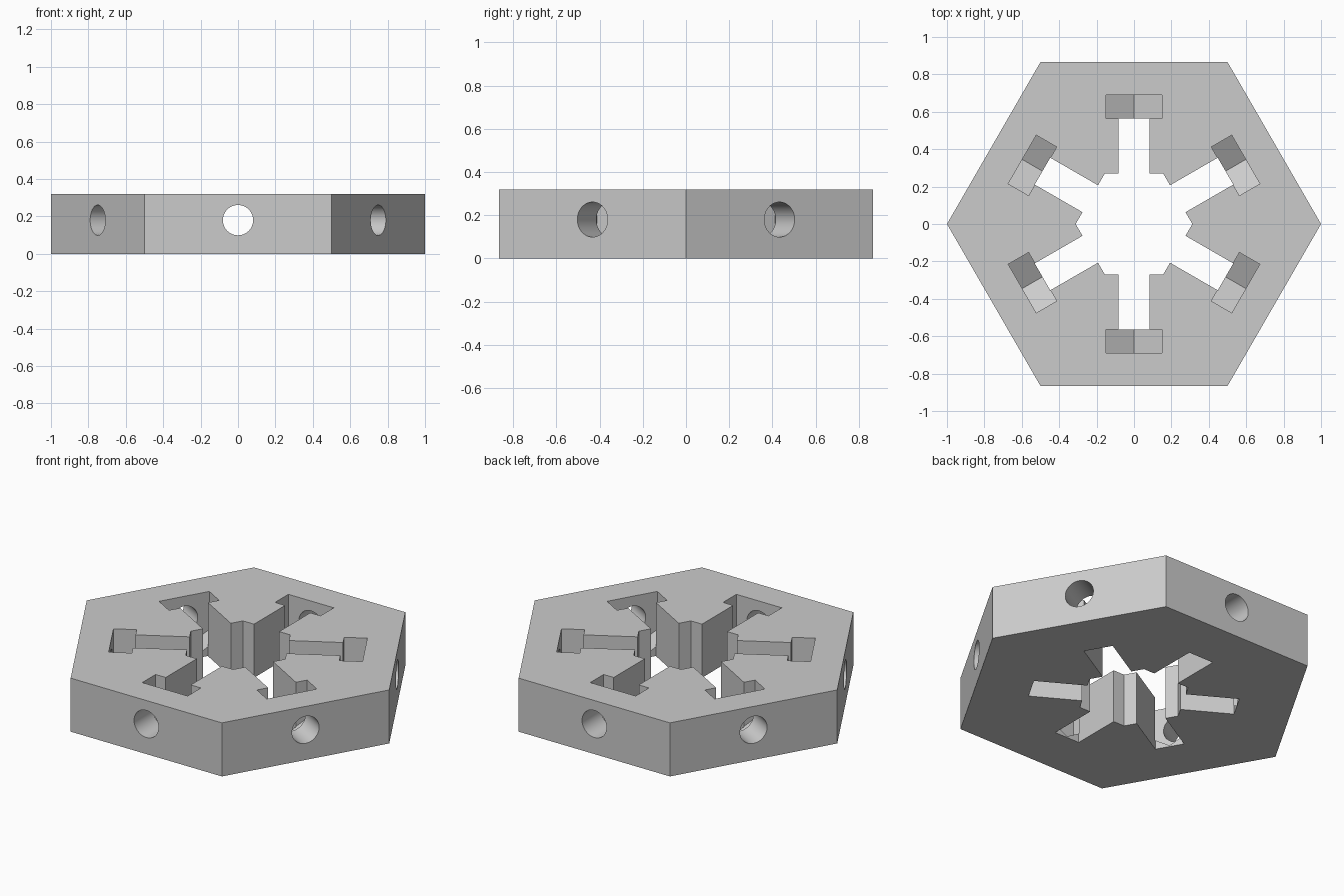
import bpy, bmesh, math
from mathutils import Matrix, Vector

if "Cube" in bpy.data.objects:
    bpy.data.objects.remove(bpy.data.objects["Cube"])

H = 0.32            # plate thickness
APO = math.sqrt(3) / 2
HOLE_Z = 0.18       # bolt axis height
CORE_R = 0.312      # central hexagonal opening
SLOT_W = 0.083      # half width of slot
SLOT_END = 0.565
POCKET_END = 0.69
POCKET_W = 0.15     # half width of nut pocket

grey = bpy.data.materials.new("plain_grey")
grey.diffuse_color = (0.6, 0.6, 0.6, 1)
grey.use_nodes = True
grey.node_tree.nodes["Principled BSDF"].inputs["Base Color"].default_value = grey.diffuse_color


def prism(name, points, direction):
    """Extrude a closed outline of 3D points along a vector."""
    bm = bmesh.new()
    face = bm.faces.new([bm.verts.new(p) for p in points])
    ext = bmesh.ops.extrude_face_region(bm, geom=[face], use_keep_orig=True)
    verts = [g for g in ext["geom"] if isinstance(g, bmesh.types.BMVert)]
    bmesh.ops.translate(bm, verts=verts, vec=direction)
    bmesh.ops.recalc_face_normals(bm, faces=bm.faces)
    mesh = bpy.data.meshes.new(name)
    bm.to_mesh(mesh)
    bm.free()
    mesh.materials.append(grey)
    obj = bpy.data.objects.new(name, mesh)
    bpy.context.collection.objects.link(obj)
    return obj


def cut(target, cutter):
    """Subtract the cutter and delete it."""
    bpy.context.view_layer.objects.active = target
    mod = target.modifiers.new("cut", 'BOOLEAN')
    mod.operation = 'DIFFERENCE'
    mod.solver = 'EXACT'
    mod.object = cutter
    bpy.ops.object.modifier_apply(modifier=mod.name)
    bpy.data.objects.remove(cutter)


turns = [Matrix.Rotation(k * math.pi / 3, 3, 'Z') for k in range(6)]

# Hexagonal plate
plate = prism("hexagonal_plate", [r @ Vector((1, 0, 0)) for r in turns], (0, 0, H))

# Central opening with six radial slots, cut right through
core_apo = CORE_R * APO
arm = [(CORE_R / 2, core_apo), (SLOT_W, core_apo), (SLOT_W, SLOT_END),
       (-SLOT_W, SLOT_END), (-SLOT_W, core_apo)]
star = [r @ Vector((x, y, -0.1)) for r in turns for x, y in arm]
cut(plate, prism("slot_cutter", star, (0, 0, H + 0.2)))

# Nut pockets with V-shaped floors, open at the top
nut_r = POCKET_W / APO
pocket = [(-POCKET_W, H + 0.1), (-POCKET_W, HOLE_Z - nut_r / 2), (0, HOLE_Z - nut_r),
          (POCKET_W, HOLE_Z - nut_r / 2), (POCKET_W, H + 0.1)]
for r in turns:
    outline = [r @ Vector((x, SLOT_END - 0.001, z)) for x, z in pocket]
    cut(plate, prism("pocket_cutter", outline, r @ Vector((0, POCKET_END - SLOT_END + 0.001, 0))))

# Round bolt holes from each side face into the pockets
SIDES = 48
for r in turns:
    ring = [r @ Vector((0.081 * math.cos(a), 0.62, HOLE_Z + 0.081 * math.sin(a)))
            for a in (2 * math.pi * i / SIDES for i in range(SIDES))]
    cut(plate, prism("hole_cutter", ring, r @ Vector((0, 0.4, 0))))

# Smooth hole walls, crisp edges elsewhere
bpy.ops.object.select_all(action='DESELECT')
plate.select_set(True)
bpy.context.view_layer.objects.active = plate
bpy.ops.object.shade_smooth_by_angle(angle=math.radians(30))
